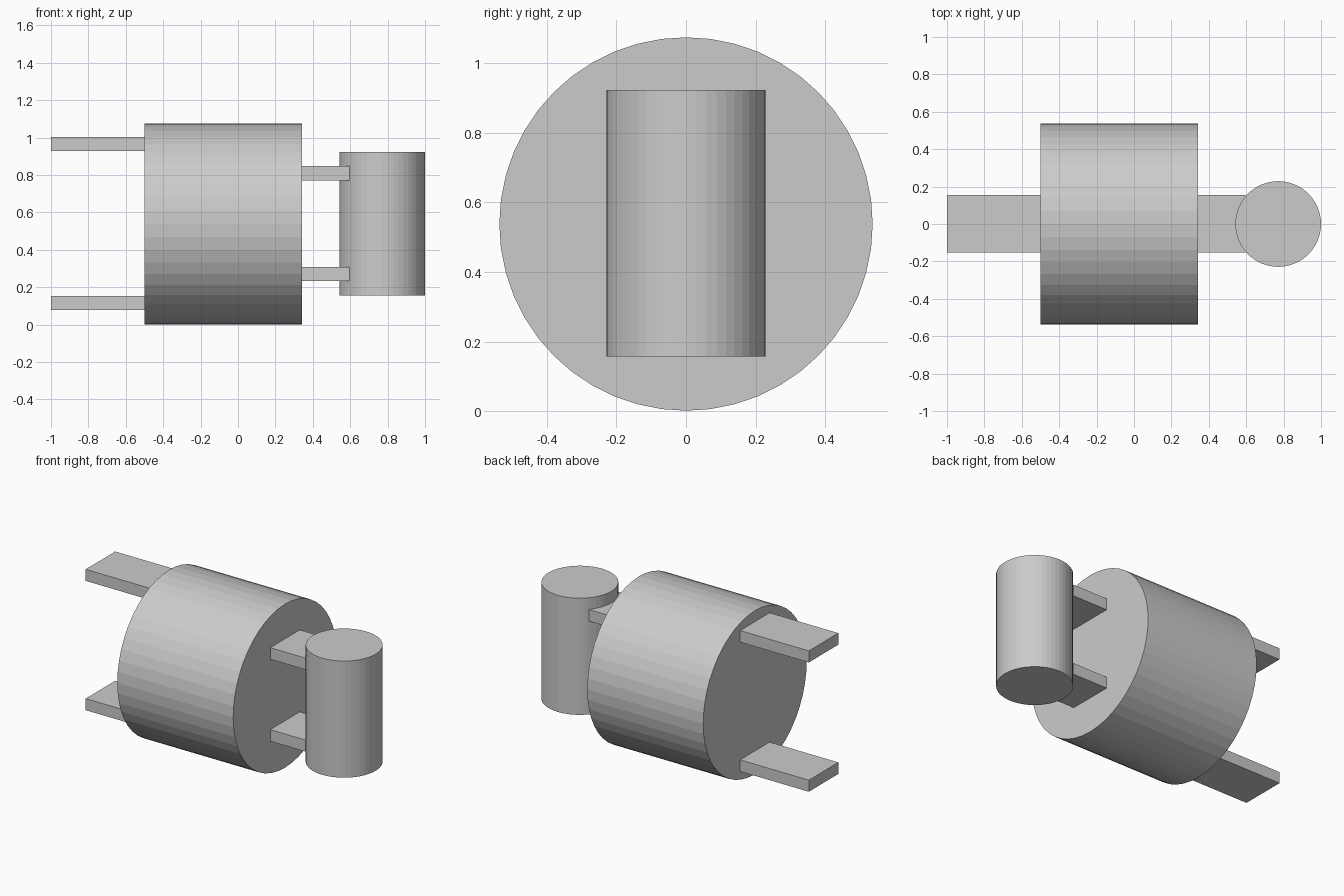
import bpy
from math import pi

if "Cube" in bpy.data.objects:
    bpy.data.objects.remove(bpy.data.objects["Cube"])


def cylinder(name, radius, depth, location, rotation=(0, 0, 0)):
    bpy.ops.mesh.primitive_cylinder_add(vertices=48, radius=radius, depth=depth,
                                        location=location, rotation=rotation)
    bpy.context.object.name = name


def box(name, x0, x1, y0, y1, z0, z1):
    bpy.ops.mesh.primitive_cube_add(size=1, location=((x0 + x1) / 2, (y0 + y1) / 2, (z0 + z1) / 2))
    ob = bpy.context.object
    ob.name = name
    ob.scale = (x1 - x0, y1 - y0, z1 - z0)
    bpy.ops.object.transform_apply(location=False, rotation=False, scale=True)


# Large horizontal drum and small upright cylinder
cylinder("main_drum", 0.537, 0.842, (-0.08, 0, 0.538), (0, pi / 2, 0))
cylinder("upright_cylinder", 0.229, 0.766, (0.771, 0, 0.54))

# Paired flat arms: connectors on the right, free plates on the left
for level, z_link, z_arm in (("lower", 0.233, 0.078), ("upper", 0.771, 0.927)):
    box(level + "_connector", 0.341, 0.597, -0.152, 0.154, z_link, z_link + 0.076)
    box(level + "_arm", -1.0, -0.501, -0.152, 0.154, z_arm, z_arm + 0.076)
